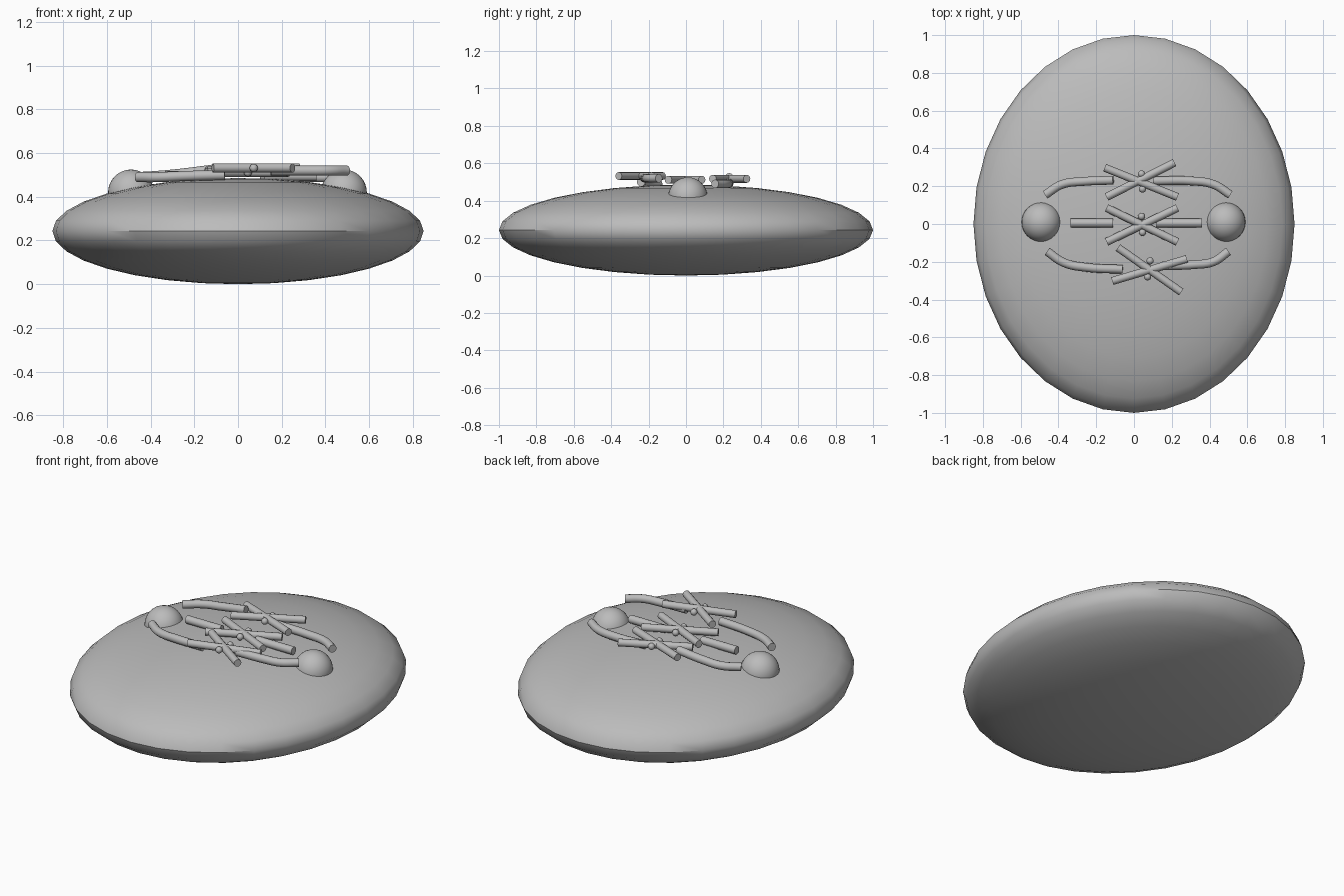
import bpy
import math

if "Cube" in bpy.data.objects:
    bpy.data.objects.remove(bpy.data.objects["Cube"])

# One plain grey for the whole model
grey = bpy.data.materials.new("plain_grey")
grey.diffuse_color = (0.5, 0.5, 0.5, 1)
grey.use_nodes = True
grey.node_tree.nodes["Principled BSDF"].inputs["Base Color"].default_value = grey.diffuse_color


def finish(ob, name):
    ob.name = name
    ob.data.materials.clear()
    ob.data.materials.append(grey)
    bpy.ops.object.select_all(action='DESELECT')
    ob.select_set(True)
    bpy.context.view_layer.objects.active = ob
    bpy.ops.object.shade_smooth_by_angle(angle=math.radians(40))


def ball(name, loc, size, seg=32, rings=16):
    bpy.ops.mesh.primitive_uv_sphere_add(segments=seg, ring_count=rings, radius=1, location=loc)
    ob = bpy.context.object
    ob.scale = size
    bpy.ops.object.transform_apply(location=False, rotation=False, scale=True)
    finish(ob, name)


def tube(name, pts, radius):
    cu = bpy.data.curves.new(name, 'CURVE')
    cu.dimensions = '3D'
    cu.bevel_depth = radius
    cu.bevel_resolution = 4
    cu.resolution_u = 6
    cu.use_fill_caps = True
    sp = cu.splines.new('BEZIER')
    sp.bezier_points.add(len(pts) - 1)
    for bp, p in zip(sp.bezier_points, pts):
        bp.co = p
        bp.handle_left_type = bp.handle_right_type = 'AUTO'
    ob = bpy.data.objects.new(name, cu)
    bpy.context.collection.objects.link(ob)
    bpy.ops.object.select_all(action='DESELECT')
    ob.select_set(True)
    bpy.context.view_layer.objects.active = ob
    bpy.ops.object.convert(target='MESH')
    finish(bpy.context.object, name)


# Flattened cell body
ball("cell_body", (0, 0, 0.243), (0.85, 1.0, 0.243))

# Poles of the spindle
for side, x in (("left", -0.49), ("right", 0.485)):
    ball("centrosome_" + side, (x, 0.01, 0.42), (0.105,) * 3)

# Spindle fibres reaching from the poles to the chromosomes
R = 0.023
tube("fibre_back_left", [(-0.47, 0.155, 0.49), (-0.38, 0.21, 0.495),
                         (-0.27, 0.225, 0.505), (-0.11, 0.232, 0.525)], R)
tube("fibre_back_right", [(0.10, 0.228, 0.495), (0.30, 0.228, 0.49),
                          (0.42, 0.21, 0.49), (0.51, 0.155, 0.49)], R)
tube("fibre_middle_left", [(-0.335, 0.005, 0.495), (-0.11, 0.005, 0.495)], R)
tube("fibre_middle_right", [(0.12, 0.005, 0.495), (0.36, 0.005, 0.495)], R)
tube("fibre_front_left", [(-0.46, -0.145, 0.49), (-0.37, -0.205, 0.49),
                          (-0.25, -0.23, 0.495), (-0.06, -0.24, 0.50)], R)
tube("fibre_front_right", [(0.15, -0.222, 0.52), (0.32, -0.215, 0.52),
                           (0.42, -0.20, 0.52), (0.50, -0.145, 0.52)], R)

# Chromosomes: two crossed arms and two small beads each
chromosomes = {
    "back": (0.517, ((-0.155, 0.298), (0.23, 0.143)), ((-0.145, 0.143), (0.215, 0.325)),
             ((0.04, 0.265), (0.045, 0.185))),
    "middle": (0.512, ((-0.145, 0.085), (0.23, -0.095)), ((-0.145, -0.095), (0.23, 0.085)),
               ((0.04, 0.04), (0.045, -0.045))),
    "front": (0.532, ((-0.085, -0.125), (0.25, -0.36)), ((-0.115, -0.302), (0.28, -0.185)),
              ((0.085, -0.195), (0.072, -0.28))),
}
for place, (z, arm_a, arm_b, beads) in chromosomes.items():
    for label, arm in (("a", arm_a), ("b", arm_b)):
        tube(f"chromosome_{place}_arm_{label}", [(x, y, z) for x, y in arm], 0.021)
    for label, (x, y) in zip("ab", beads):
        ball(f"chromosome_{place}_bead_{label}", (x, y, z), (0.019,) * 3, 16, 8)
